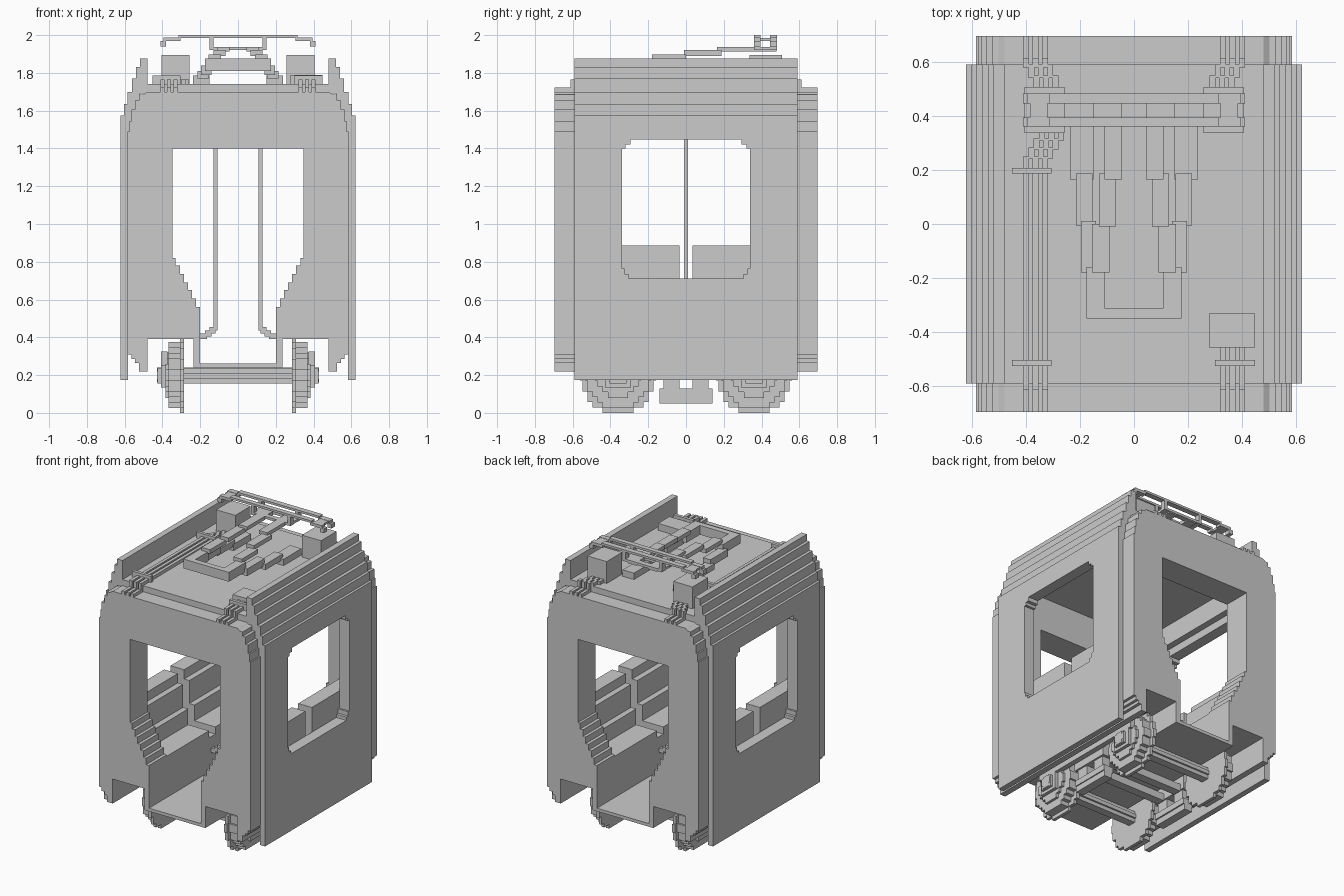
import bpy, bmesh, math

grey = bpy.data.materials.new("light grey")
grey.diffuse_color = (0.6, 0.6, 0.6, 1)


def finish(name, bm):
    bmesh.ops.recalc_face_normals(bm, faces=bm.faces[:])
    me = bpy.data.meshes.new(name)
    bm.to_mesh(me)
    bm.free()
    me.materials.append(grey)
    ob = bpy.data.objects.new(name, me)
    bpy.context.collection.objects.link(ob)
    return ob


def add_prism(bm, pts, axis, lo, hi):
    """Extrude a profile along x (profile is y,z) or y (profile is x,z)."""
    put = (lambda p, t: (t, p[0], p[1])) if axis == 'x' else (lambda p, t: (p[0], t, p[1]))
    a = [bm.verts.new(put(p, lo)) for p in pts]
    b = [bm.verts.new(put(p, hi)) for p in pts]
    bm.faces.new(a)
    bm.faces.new(b[::-1])
    n = len(pts)
    for i in range(n):
        bm.faces.new((a[i], a[(i + 1) % n], b[(i + 1) % n], b[i]))


def prism(name, pts, axis, *spans):
    bm = bmesh.new()
    for lo, hi in spans:
        add_prism(bm, pts, axis, lo, hi)
    return finish(name, bm)


def boxes(name, items, mirror_x=False):
    bm = bmesh.new()
    for x0, x1, y0, y1, z0, z1 in items:
        for s in ((1, -1) if mirror_x else (1,)):
            xa, xb = sorted((s * x0, s * x1))
            add_prism(bm, [(xa, z0), (xb, z0), (xb, z1), (xa, z1)], 'y', y0, y1)
    return finish(name, bm)


def mirrored(half):
    return half + [(-x, z) for x, z in reversed(half)]


def stairs(pts):
    """Turn (x, z) corners into steps: keep x, move to next z, then move x."""
    out = [pts[0]]
    for p in pts[1:]:
        out += [(out[-1][0], p[1]), p]
    return out


def stepped_circle(cy, cz, r, step=0.027):
    rows = max(2, round(r / step))
    q = []
    for i in range(rows):
        w = math.sqrt(max(0, 1 - ((i + 0.5) / rows) ** 2)) * r
        w = min(r, round(w / step) * step) if i else r
        q += [(w, i * r / rows), (w, (i + 1) * r / rows)]
    half = [(y, -z) for y, z in reversed(q[1:])] + q[1:]
    return [(cy + y, cz + z) for y, z in mirrored(half)]


# Body: stepped outer outline shared by the end frames and the middle shell
outer = [(.48, 1.70)] + stairs([(.502, 1.70), (.523, 1.685), (.545, 1.655),
                                (.565, 1.605), (.575, 1.545), (.585, 1.49)])[1:]
outer += [(.585, .31), (.565, .31), (.565, .285), (.545, .285), (.545, .265),
          (.523, .265), (.523, .22), (.48, .22), (.48, .39), (.235, .39),
          (.235, .24), (.2, .24)]
door = stairs([(.2, .3), (.222, .56), (.243, .605), (.265, .65), (.287, .69),
               (.308, .735), (.33, .78), (.347, .82)]) + [(.347, 1.40)]
prism("end_frames", mirrored(outer + door), 'y', (-.695, -.5), (.5, .695))
inner = [(.2, .41), (.545, .41), (.545, 1.5), (.5, 1.5), (.5, 1.64)]
shell = prism("middle_shell", mirrored(outer + inner), 'y', (-.5, .5))
boxes("aisle_floor", [(-.2, .2, -.695, .695, .24, .262)])
boxes("roof_plate", [(-.482, .482, -.59, .59, 1.70, 1.742)])

# Outer side panels with stepped tops
side = [(.582, .175), (.622, .175)] + stairs([(.622, 1.575), (.604, 1.575), (.585, 1.635),
        (.562, 1.70), (.541, 1.77), (.52, 1.83)])
side += [(.52, 1.875), (.478, 1.875), (.478, 1.69), (.52, 1.69), (.52, 1.60),
         (.56, 1.60), (.56, 1.49), (.582, 1.49)]
bm = bmesh.new()
for s in (1, -1):
    add_prism(bm, [(s * x, z) for x, z in side], 'y', -.59, .59)
panels = finish("side_panels", bm)

# Window openings
win = [(.278, .712), (.305, .712), (.305, .735), (.325, .735), (.325, .765), (.338, .765),
       (.338, 1.40), (.32, 1.40), (.32, 1.42), (.295, 1.42), (.295, 1.447)]
cutter = prism("window_cutter", mirrored(win), 'x', (-.8, .8))
cutter.hide_render = True
cutter.hide_set(True)
for ob in (shell, panels):
    m = ob.modifiers.new("windows", 'BOOLEAN')
    m.operation = 'DIFFERENCE'
    m.solver = 'EXACT'
    m.object = cutter

# Seats facing the aisle, two on each side
for y0, y1, end in ((-.5, -.035, "front"), (.035, .5, "back")):
    boxes(end + "_seats", [
        (.2, .545, y0, y1, .41, .50), (.2, .42, y0, y1, .50, .55),
        (.36, .545, y0, y1, .50, .66), (.40, .545, y0, y1, .66, .82),
        (.44, .545, y0, y1, .82, .885)], True)
boxes("seat_gap_base", [(.2, .545, -.035, .035, .41, .50)], True)

# Grab poles bending out from the seat fronts
boxes("grab_poles", [(.108, .13, -.011, .011, .435, 1.64), (.12, .152, -.011, .011, .42, .455),
                     (.14, .175, -.011, .011, .405, .435), (.165, .21, -.011, .011, .39, .42)], True)

# Wheels: flange, tread, hub disc and axle end
for y, end in ((-.36, "front"), (.36, "back")):
    bm = bmesh.new()
    for s in (1, -1):
        for r, a, b in ((.2, .285, .307), (.175, .307, .367), (.12, .367, .385), (.04, .385, .428)):
            lo, hi = sorted((s * a, s * b))
            add_prism(bm, stepped_circle(y, .2, r), 'x', lo, hi)
    finish(end + "_wheels", bm)
    prism(end + "_axle", stepped_circle(y, .195, .04, .014), 'x', (-.29, .29))

# Running gear frame, axle boxes and rail brakes
gear = [(.372, .408, -.45, .45, .25, .325)]
for y in (-.36, .36):
    gear += [(.372, .408, y - .07, y + .07, .135, .25), (.40, .425, y - .045, y + .045, .155, .235)]
boxes("wheel_frame", gear, True)
boxes("rail_brakes", [(.30, .36, -.14, .14, .05, .09), (.29, .367, -.14, .14, .09, .13),
                      (.30, .36, -.12, -.035, .13, .20), (.30, .36, .035, .12, .13, .20),
                      (.29, .372, -.14, .14, .20, .32)], True)
boxes("cross_beams", [(-.29, .29, -.11, -.05, .19, .24), (-.29, .29, .05, .11, .19, .24)])

# Roof boxes
boxes("tall_roof_boxes", [(.257, .405, .337, .507, 1.742, 1.895)], True)
boxes("small_roof_box", [(.278, .448, -.457, -.332, 1.742, 1.79)])

# Roof cables in rows of three, with clamps
cables = []
for x in (-.40, -.365, -.33):
    w = .011
    cables += [(x - w, x + w, -.695, -.58, 1.70, 1.722), (x - w, x + w, -.612, -.58, 1.70, 1.765),
               (x - w, x + w, -.59, .22, 1.742, 1.765)]
    for i in range(4):
        cables.append((x - w + .02 * i, x + w + .02 * i, .21 + .033 * i, .25 + .033 * i, 1.742, 1.765))
    for s in (1, -1):
        xs = s * x
        j = -.02 * s
        cables += [(xs - w, xs + w, .58, .695, 1.70, 1.722), (xs - w, xs + w, .58, .612, 1.70, 1.765),
                   (xs - w - j, xs + w - j, .54, .59, 1.742, 1.765),
                   (xs - w - 2 * j, xs + w - 2 * j, .50, .55, 1.742, 1.765)]
    cables += [(-x - w, -x + w, -.695, -.58, 1.70, 1.722), (-x - w, -x + w, -.612, -.58, 1.70, 1.765),
               (-x - w, -x + w, -.59, -.45, 1.742, 1.765)]
boxes("roof_cables", cables)
boxes("cable_clamps", [(-.452, -.305, .187, .208, 1.742, 1.785), (-.452, -.305, -.525, -.503, 1.742, 1.785),
                       (.30, .448, -.525, -.503, 1.742, 1.785)])

# Current collector: lower arms rise to the front knee, upper arms rise to the back
boxes("collector_lower_arms", [(.15, .237, .165, .36, 1.742, 1.787), (.153, .215, -.005, .187, 1.77, 1.81),
                               (.14, .197, -.18, .012, 1.79, 1.84), (.11, .175, -.35, -.16, 1.81, 1.875)], True)
boxes("collector_knee", [(-.175, .175, -.35, -.31, 1.81, 1.875)])
boxes("collector_upper_arms", [(.09, .155, -.18, 0, 1.868, 1.897), (.067, .13, -.01, .187, 1.89, 1.92),
                               (.045, .11, .165, .48, 1.912, 1.937)], True)

# Collector head: two contact bars with drooping horns
for y0, y1, end in ((.36, .395, "front"), (.445, .483, "back")):
    boxes(end + "_contact_bar", [(0, .315, y0, y1, 1.985, 2.0), (.305, .395, y0, y1, 1.968, 1.988),
                                 (.38, .41, y0, y1, 1.94, 1.97), (.13, .152, y0, y1, 1.92, 1.988),
                                 (0, .15, y0, y1, 1.92, 1.937)], True)
boxes("head_links", [(.105, .15, .39, .45, 1.92, 1.937), (.32, .385, .39, .45, 1.97, 1.986)], True)
